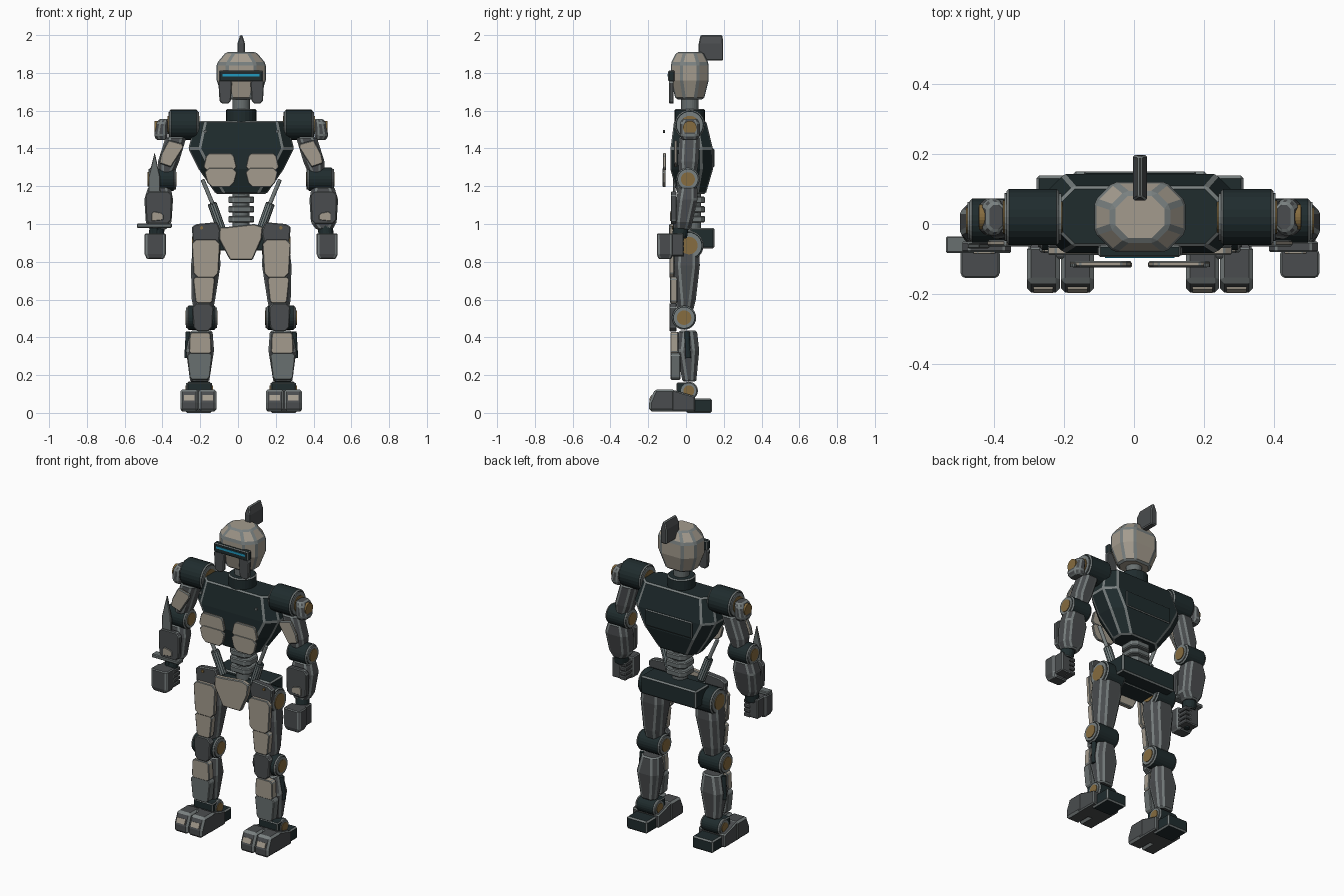
import bpy, bmesh, math
from mathutils import Vector

CX = 0.017  # body centre line (the blade shifts the overall bounds)


def material(name, rgb):
    m = bpy.data.materials.new(name)
    m.diffuse_color = (*rgb, 1)
    return m


BEIGE = material("beige armour", (0.37, 0.33, 0.27))
DARK = material("dark teal frame", (0.014, 0.025, 0.027))
GREY = material("dark grey shell", (0.068, 0.073, 0.077))
EDGE = material("worn grey edge", (0.19, 0.215, 0.215))
STEEL = material("mid grey steel", (0.14, 0.16, 0.16))
BRASS = material("brass hub", (0.24, 0.15, 0.05))
CYAN = material("cyan glow", (0.015, 0.32, 0.52))


def finish(name, bm, mat, bevel, s):
    """Mirror to side s, bevel sharp edges in the worn edge colour, make the object."""
    for v in bm.verts:
        v.co.x = CX + s * v.co.x
    bmesh.ops.recalc_face_normals(bm, faces=bm.faces)
    if bevel:
        sharp = [e for e in bm.edges if e.calc_face_angle(0) > math.radians(24)]
        bmesh.ops.bevel(bm, geom=sharp, offset=bevel, segments=1, affect='EDGES',
                        clamp_overlap=True, material=1)
    me = bpy.data.meshes.new(name)
    bm.to_mesh(me)
    bm.free()
    me.materials.append(mat)
    me.materials.append(EDGE)
    bpy.context.collection.objects.link(bpy.data.objects.new(name, me))


def skin(name, rings, mat, bevel, s):
    bm = bmesh.new()
    vs = [[bm.verts.new(p) for p in r] for r in rings]
    n = len(vs[0])
    for a, b in zip(vs, vs[1:]):
        for i in range(n):
            bm.faces.new((a[i], a[(i + 1) % n], b[(i + 1) % n], b[i]))
    bm.faces.new(vs[0][::-1])
    bm.faces.new(vs[-1])
    finish(name, bm, mat, bevel, s)


def loft(name, secs, mat, ch=0.03, bevel=0.007, s=1):
    """Chamfered rectangles (cx, cy, z, half x, half y) joined upwards."""
    rings = []
    for cx, cy, z, hx, hy in secs:
        c = min(ch, hx * 0.6, hy * 0.6)
        q = [(hx, hy - c), (hx - c, hy), (c - hx, hy), (-hx, hy - c),
             (-hx, c - hy), (c - hx, -hy), (hx - c, -hy), (hx, c - hy)]
        if not ch:
            q = [(hx, hy), (-hx, hy), (-hx, -hy), (hx, -hy)]
        rings.append([(cx + x, cy + y, z) for x, y in q])
    skin(name, rings, mat, bevel, s)


def box(name, x0, x1, y0, y1, z0, z1, mat, bevel=0.005, s=1):
    c = ((x0 + x1) / 2, (y0 + y1) / 2)
    h = ((x1 - x0) / 2, (y1 - y0) / 2)
    loft(name, [(*c, z0, *h), (*c, z1, *h)], mat, 0, bevel, s)


def plate(name, pts, y0, y1, mat, bevel=0.005, s=1):
    """Front-facing outline (x, z) with thickness in y."""
    skin(name, [[(x, y, z) for x, z in pts] for y in (y0, y1)], mat, bevel, s)


def pad(name, cx, z0, z1, w0, w1, y0, y1, mat, c=0.02, s=1):
    """Plate with cut corners; half widths w0 at the bottom and w1 at the top."""
    plate(name, [(cx - w0 + c, z0), (cx + w0 - c, z0), (cx + w0, z0 + c), (cx + w1, z1 - c),
                 (cx + w1 - c, z1), (cx - w1 + c, z1), (cx - w1, z1 - c), (cx - w0, z0 + c)],
          y0, y1, mat, 0.004, s)


def rod(name, p, q, r, mat, s=1, bevel=0.0, n=24):
    p, q = Vector(p), Vector(q)
    d = (q - p).normalized()
    u = d.orthogonal().normalized()
    w = d.cross(u)
    ring = [u * math.cos(t) * r + w * math.sin(t) * r
            for t in (2 * math.pi * i / n for i in range(n))]
    skin(name, [[o + k for k in ring] for o in (p, q)], mat, bevel, s)


def joint(name, x0, x1, y, z, r, s):
    """Cross-wise drum with a steel ring and brass hub on both ends."""
    rod(name + "_drum", (x0, y, z), (x1, y, z), r, DARK, s, 0.007)
    rod(name + "_ring", (x0 - .006, y, z), (x1 + .006, y, z), r * .86, EDGE, s)
    rod(name + "_hub", (x0 - .01, y, z), (x1 + .01, y, z), r * .6, BRASS, s)


# Head, visor and crest
loft("head", [(0, .02, 1.66, .095, .075), (0, .02, 1.76, .13, .1), (0, .02, 1.85, .13, .1),
              (0, .02, 1.91, .08, .07)], BEIGE, .055, .01)
loft("crest", [(0, .132, 1.865, .02, .065), (0, .132, 1.955, .02, .065),
               (0, .135, 2.0, .006, .058)], GREY, 0, .005)
box("visor_frame", -.118, .116, -.094, -.06, 1.755, 1.812, DARK)
box("visor_glow", -.1, .098, -.097, -.09, 1.781, 1.794, CYAN, 0)
rod("neck", (0, .02, 1.59), (0, .02, 1.68), .046, STEEL)
rod("collar", (0, .02, 1.53), (0, .02, 1.61), .08, DARK, 1, .007)

# Torso and spine
loft("torso", [(0, .03, 1.16, .135, .075), (0, .03, 1.29, .225, .113),
               (0, .03, 1.40, .28, .112), (0, .022, 1.545, .24, .085)], DARK, .06, .008)
box("back_panel", -.16, .16, .135, .15, 1.3, 1.4, DARK)
rod("spine_core", (0, .035, .93), (0, .035, 1.18), .045, STEEL)
for z in (1.11, 1.06, 1.008):
    loft("vertebra", [(0, .035, z, .068, .065), (0, .035, z + .035, .068, .065)],
         STEEL, .025, .005)

# Pelvis
box("pelvis", -.19, .19, .02, .15, .87, .98, DARK, .008)
box("pelvis_core", -.13, .13, -.06, .06, .86, .96, DARK)
plate("pelvis_guard", [(-.06, .81), (.06, .81), (.108, .92), (.115, .985), (.07, 1.0),
                       (-.07, .985), (-.115, .985), (-.118, .92)], -.09, -.06, BEIGE)

for s in (-1, 1):
    # Cheek guards, chest armour, bolts and waist pistons
    pad("cheek_guard", .085, 1.637, 1.765, .03, .036, -.09, -.065, GREY, .014, s)
    pad("chest_plate_upper", .112, 1.285, 1.375, .088, .075, -.122, -.105, BEIGE, .016, s)
    pad("chest_plate_lower", .108, 1.195, 1.298, .072, .086, -.124, -.108, BEIGE, .024, s)
    rod("chest_bolt", (.19, -.122, 1.49), (.19, -.112, 1.49), .009, STEEL, s, 0, 10)
    rod("piston_rod", (.205, -.04, 1.235), (.14, -.03, 1.08), .011, EDGE, s, 0, 12)
    rod("piston_sleeve", (.155, -.03, 1.11), (.105, -.02, .97), .025, DARK, s, .004, 12)

    # Arm
    joint("shoulder", .23, .38, .02, 1.525, .08, s)
    loft("shoulder_cap", [(.42, .02, 1.445, .03, .04), (.425, .02, 1.47, .036, .053),
                          (.418, .02, 1.535, .03, .053), (.41, .02, 1.555, .025, .04)],
         GREY, .02, .006, s)
    rod("shoulder_cap_hub", (.42, .02, 1.51), (.458, .02, 1.51), .036, BRASS, s)
    loft("upper_arm", [(.4, .01, 1.255, .04, .045), (.385, .012, 1.33, .056, .055),
                       (.345, .018, 1.46, .055, .055)], GREY, .025, .007, s)
    plate("upper_arm_plate", [(.372, 1.3), (.435, 1.322), (.425, 1.37), (.385, 1.445),
                              (.31, 1.425), (.305, 1.405)], -.064, -.045, BEIGE, .005, s)
    joint("elbow", .352, .485, .01, 1.237, .062, s)
    loft("forearm", [(.44, -.02, .972, .045, .045), (.437, -.015, 1.01, .068, .05),
                     (.437, .005, 1.13, .076, .056), (.433, .01, 1.195, .06, .05)],
         GREY, .025, .007, s)
    pad("forearm_plate", .437, 1.0, 1.172, .066, .07, -.08, -.05, GREY, .02, s)
    plate("forearm_inlay", [(.412, 1.022), (.474, 1.015), (.474, 1.055), (.462, 1.066),
                            (.424, 1.058), (.412, 1.048)], -.086, -.076, BEIGE, .002, s)
    rod("wrist", (.45, -.035, .93), (.445, -.025, .99), .04, DARK, s, .004, 16)
    loft("fist", [(.455, -.112, .815, .045, .035), (.455, -.112, .84, .056, .042),
                  (.455, -.112, .95, .056, .042)], GREY, .01, .005, s)
    box("palm", .44, .5, -.1, -.012, .83, .95, GREY, .005, s)
    for i in range(4):
        z = .828 + i * .028
        box("finger", .405, .447, -.085, -.01, z, z + .022, GREY, .003, s)

    # Hip and thigh
    joint("hip", .12, .25, .015, .886, .078, s)
    plate("hip_plate", [(.12, .9), (.255, .9), (.262, .985), (.235, 1.0), (.128, 1.01),
                        (.108, .96)], -.068, -.03, GREY, .005, s)
    rod("hip_bolt", (.21, -.075, .98), (.21, -.06, .98), .009, BRASS, s, 0, 10)
    loft("thigh", [(.2, -.005, .54, .05, .042), (.2, 0, .6, .062, .052),
                   (.188, .003, .78, .078, .07), (.185, .005, .86, .072, .066)],
         GREY, .03, .008, s)
    pad("thigh_plate_upper", .187, .716, .918, .066, .075, -.088, -.062, BEIGE, .022, s)
    pad("thigh_plate_lower", .197, .58, .72, .046, .058, -.084, -.045, BEIGE, .012, s)

    # Knee and shin
    joint("knee", .135, .285, -.01, .504, .064, s)
    pad("knee_cap", .203, .432, .58, .05, .056, -.088, -.05, GREY, .022, s)
    loft("shin", [(.22, .018, .165, .05, .036), (.218, .01, .33, .074, .06),
                  (.21, .01, .435, .058, .048)], GREY, .028, .008, s)
    pad("shin_plate_upper", .217, .312, .428, .06, .056, -.083, -.04, BEIGE, .012, s)
    pad("shin_plate_lower", .22, .175, .318, .054, .066, -.081, -.03, STEEL, .014, s)
    rod("calf_piston", (.288, .012, .29), (.28, .005, .43), .014, DARK, s, 0, 12)

    # Ankle and foot
    joint("ankle", .16, .285, .015, .117, .048, s)
    box("ankle_guard", .158, .288, -.05, 0, .09, .16, DARK, .005, s)
    box("heel", .155, .295, .0, .138, 0, .075, DARK, .008, s)
    mid = [(-.1, .008), (.048, .008), (.048, .088), (-.07, .122), (-.1, .122)]
    skin("instep", [[(x, y, z) for y, z in mid] for x in (.135, .318)], GREY, .006, s)
    toe = [(-.195, .008), (-.06, .008), (-.06, .125), (-.165, .125), (-.195, .055)]
    for cx in (.178, .275):
        skin("toe", [[(cx + w, y, z - d) for y, z in toe]
                     for w, d in ((-.047, 0), (.047, 0))], GREY, .012, s)
        a, b = Vector((0, -.1925, .065)), Vector((0, -.1805, .093))
        out = Vector((0, -.004, .0018))
        skin("toe_inlay", [[(cx + w, p.y, p.z) for p in (a - out, b - out, b + out, a + out)]
                           for w in (-.028, .028)], BEIGE, 0, s)

# Short sword in the right hand
plate("blade", [(.425, .99), (.492, .99), (.49, 1.25), (.458, 1.38), (.43, 1.25)],
      -.07, -.056, STEEL, .003, -1)
box("sword_guard", .367, .552, -.083, -.035, .98, 1.002, STEEL, .004, -1)
rod("sword_grip", (.455, -.06, .82), (.455, -.06, .985), .016, DARK, -1, 0, 12)
